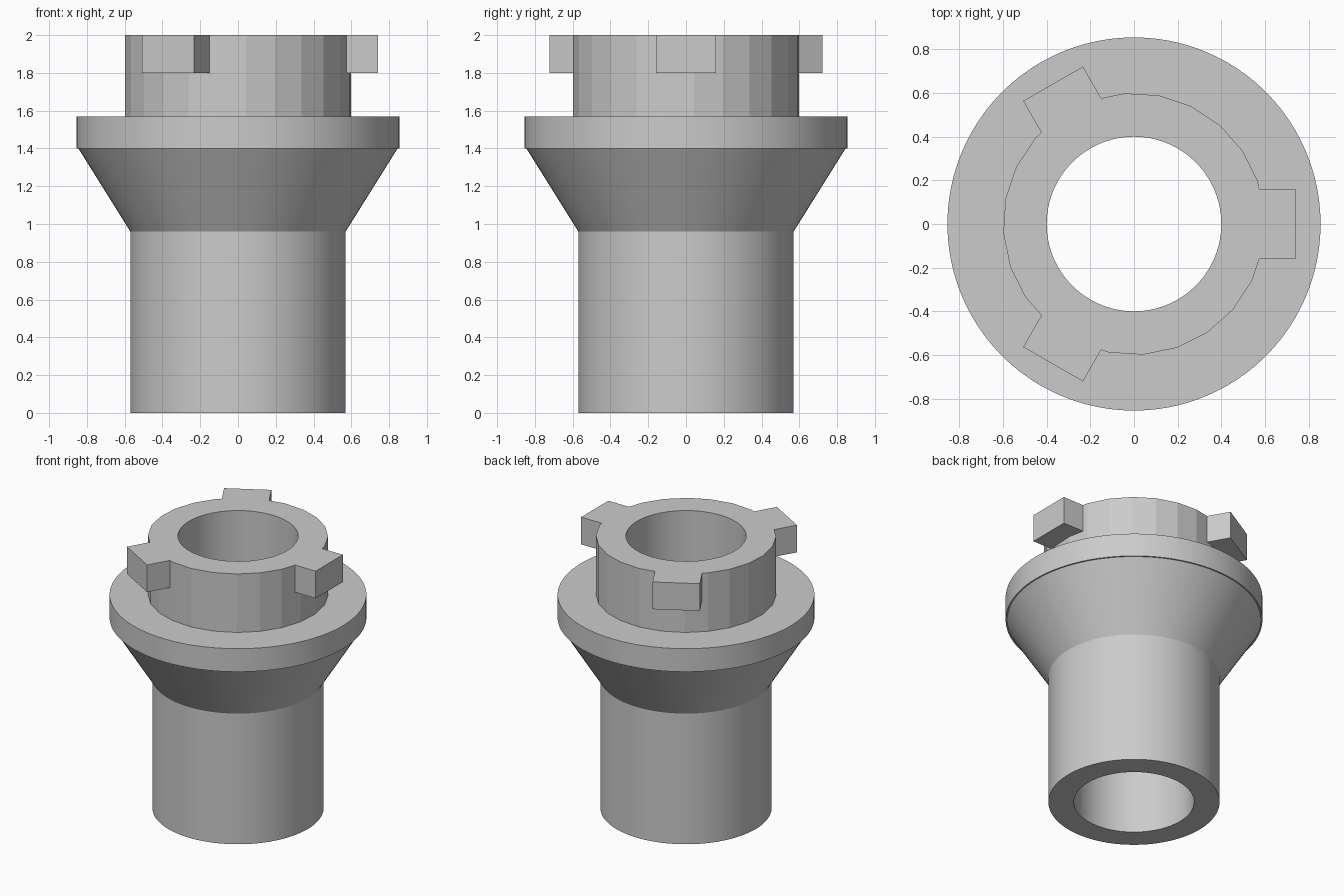
import bpy, bmesh, math
from mathutils import Matrix

old = bpy.data.objects.get("Cube")
if old:
    bpy.data.objects.remove(old, do_unlink=True)

BORE, COLLAR_R, FLANGE_TOP, TOP = 0.4, 0.6, 1.57, 2.0

grey = bpy.data.materials.new("plain grey")
grey.use_nodes = True
grey.diffuse_color = (0.6, 0.6, 0.6, 1)
grey.node_tree.nodes["Principled BSDF"].inputs["Base Color"].default_value = (0.6, 0.6, 0.6, 1)


def make_object(name, bm):
    bmesh.ops.recalc_face_normals(bm, faces=bm.faces)
    mesh = bpy.data.meshes.new(name)
    bm.to_mesh(mesh)
    bm.free()
    mesh.materials.append(grey)
    obj = bpy.data.objects.new(name, mesh)
    bpy.context.collection.objects.link(obj)
    return obj


def select_only(obj):
    bpy.ops.object.select_all(action='DESELECT')
    obj.select_set(True)
    bpy.context.view_layer.objects.active = obj


def smooth(obj):
    select_only(obj)
    bpy.ops.object.shade_smooth_by_angle(angle=math.radians(10))


def lathe(name, profile, steps):
    """Revolve a closed (radius, height) profile around z."""
    bm = bmesh.new()
    verts = [bm.verts.new((r, 0, z)) for r, z in profile]
    edges = [bm.edges.new((v, verts[i - 1])) for i, v in enumerate(verts)]
    bmesh.ops.spin(bm, geom=verts + edges, cent=(0, 0, 0), axis=(0, 0, 1),
                   angle=math.tau, steps=steps, use_merge=True)
    bmesh.ops.remove_doubles(bm, verts=bm.verts, dist=1e-5)
    return make_object(name, bm)


def cylinder(name, radius, z0, z1, sides, turn=0):
    bm = bmesh.new()
    place = Matrix.Translation((0, 0, (z0 + z1) / 2)) @ Matrix.Rotation(turn, 4, 'Z')
    bmesh.ops.create_cone(bm, cap_ends=True, segments=sides, radius1=radius,
                          radius2=radius, depth=z1 - z0, matrix=place)
    return make_object(name, bm)


def box(name, x0, x1, half_y, z0, z1, turn):
    bm = bmesh.new()
    place = (Matrix.Rotation(turn, 4, 'Z')
             @ Matrix.Translation(((x0 + x1) / 2, 0, (z0 + z1) / 2))
             @ Matrix.Diagonal((x1 - x0, 2 * half_y, z1 - z0, 1)))
    bmesh.ops.create_cube(bm, size=1, matrix=place)
    return make_object(name, bm)


def combine(target, tool, operation):
    """Apply a boolean and discard the tool."""
    tool.hide_render = True
    mod = target.modifiers.new(operation.lower(), 'BOOLEAN')
    mod.operation, mod.solver, mod.object = operation, 'EXACT', tool
    select_only(target)
    bpy.ops.object.modifier_apply(modifier=mod.name)
    bpy.data.objects.remove(tool, do_unlink=True)


# Hollow stem, flared cone and flange with a narrow lip
body = lathe("flanged_body", [
    (BORE, 0), (0.57, 0), (0.57, 0.96), (0.845, 1.4),
    (0.855, 1.4), (0.855, FLANGE_TOP), (BORE, FLANGE_TOP)], 96)
smooth(body)

# Faceted collar with three locking lugs, bored through
collar = cylinder("lugged_collar", COLLAR_R, FLANGE_TOP, TOP, 24, math.radians(4))
for i in range(3):
    lug = box("lug", 0.5, 0.742, 0.158, 1.8, TOP, i * math.tau / 3)
    combine(collar, lug, 'UNION')
combine(collar, cylinder("bore_cutter", BORE, 1.4, 2.2, 96), 'DIFFERENCE')
smooth(collar)
